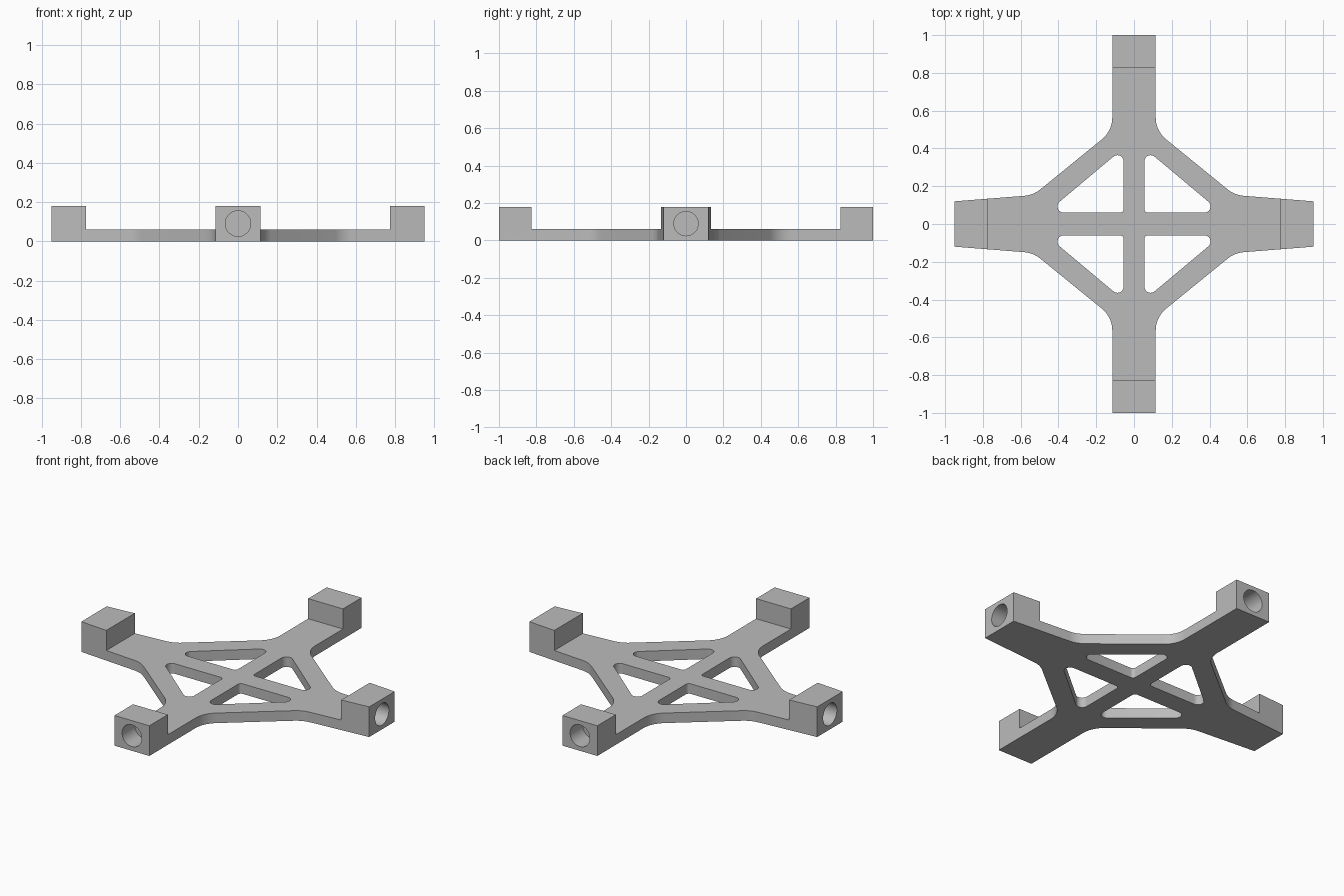
import bpy, bmesh, math
from mathutils import Vector, Matrix

if "Cube" in bpy.data.objects:
    bpy.data.objects.remove(bpy.data.objects["Cube"], do_unlink=True)

PLATE_H, BLOCK_H = 0.06, 0.18
BLOCK_X, BLOCK_Y = 0.775, 0.825      # inner faces of the end blocks
END_X, END_Y = 0.95, 1.0             # outer faces of the end blocks
POCKET_R, POCKET_DEPTH = 0.065, 0.12
QUADRANTS = [(1, 1), (-1, 1), (-1, -1), (1, -1)]

grey = bpy.data.materials.new("light_grey")
grey.use_nodes = True
grey.diffuse_color = (0.5, 0.5, 0.5, 1)
grey.node_tree.nodes["Principled BSDF"].inputs["Base Color"].default_value = (0.5, 0.5, 0.5, 1)


def rounded(corners, steps=10):
    """Closed outline from (x, y, radius) corners, each rounded with an arc."""
    out = []
    for i, (x, y, r) in enumerate(corners):
        p = Vector((x, y))
        if r == 0:
            out.append(p)
            continue
        a = (Vector(corners[i - 1][:2]) - p).normalized()
        b = (Vector(corners[(i + 1) % len(corners)][:2]) - p).normalized()
        half = a.angle(b) / 2
        centre = p + (a + b).normalized() * (r / math.sin(half))
        start = p + a * (r / math.tan(half)) - centre
        end = p + b * (r / math.tan(half)) - centre
        sweep = start.angle(end)
        for k in range(steps + 1):
            t = k / steps * sweep
            out.append(centre + (start * math.sin(sweep - t) + end * math.sin(t)) / math.sin(sweep))
    return out


def add_loop(bm, points):
    verts = [bm.verts.new((p.x, p.y, 0)) for p in points]
    return [bm.edges.new((v, verts[i - 1])) for i, v in enumerate(verts)]


def raise_faces(bm, faces, height):
    made = bmesh.ops.extrude_face_region(bm, geom=faces)["geom"]
    verts = [g for g in made if isinstance(g, bmesh.types.BMVert)]
    bmesh.ops.translate(bm, verts=verts, vec=(0, 0, height))


# Outline of the cross and the four windows, mirrored per quadrant
quarter = [(END_X, 0.12, 0), (0.533, 0.153, 0.15), (0.115, 0.493, 0.15), (0.115, END_Y, 0)]
window = [(0.055, 0.06, 0.02), (0.463, 0.06, 0.033), (0.055, 0.402, 0.033)]
outline = []
bm = bmesh.new()
edges = []
for sx, sy in QUADRANTS:
    outline += [(x * sx, y * sy, r) for x, y, r in quarter[::sx * sy]]
    edges += add_loop(bm, rounded([(x * sx, y * sy, r) for x, y, r in window]))
edges += add_loop(bm, rounded(outline))

# Flat plate
bmesh.ops.triangle_fill(bm, edges=edges, use_beauty=True, normal=(0, 0, 1))
raise_faces(bm, bm.faces[:], PLATE_H)
bmesh.ops.recalc_face_normals(bm, faces=bm.faces[:])

# End blocks raised from the arm tips
for axis, d in ((Vector((1, 0, 0)), BLOCK_X), (Vector((0, 1, 0)), BLOCK_Y)):
    for s in (1, -1):
        bmesh.ops.bisect_plane(bm, geom=bm.verts[:] + bm.edges[:] + bm.faces[:],
                               plane_co=axis * d * s, plane_no=axis)
tips = []
for f in bm.faces:
    c = f.calc_center_median()
    if c.z > PLATE_H - 0.001 and (abs(c.x) > BLOCK_X or abs(c.y) > BLOCK_Y):
        tips.append(f)
raise_faces(bm, tips, BLOCK_H - PLATE_H)
bmesh.ops.recalc_face_normals(bm, faces=bm.faces[:])
bmesh.ops.dissolve_limit(bm, angle_limit=0.01, verts=bm.verts[:], edges=bm.edges[:])

mesh = bpy.data.meshes.new("cross_bracket")
bm.to_mesh(mesh)
bm.free()
mesh.materials.append(grey)
bracket = bpy.data.objects.new("cross_bracket", mesh)
bpy.context.collection.objects.link(bracket)

# Round blind pockets in the outer end of each block
bm = bmesh.new()
for i in range(4):
    reach = END_X if i % 2 == 0 else END_Y
    place = (Matrix.Rotation(i * math.pi / 2, 4, 'Z')
             @ Matrix.Translation((reach, 0, BLOCK_H / 2))
             @ Matrix.Rotation(math.pi / 2, 4, 'Y'))
    bmesh.ops.create_cone(bm, cap_ends=True, segments=48, radius1=POCKET_R, radius2=POCKET_R,
                          depth=2 * POCKET_DEPTH, matrix=place)
cut_mesh = bpy.data.meshes.new("pocket_cutter")
bm.to_mesh(cut_mesh)
bm.free()
cut_mesh.materials.append(grey)
cutter = bpy.data.objects.new("pocket_cutter", cut_mesh)
cutter.hide_render = True
bpy.context.collection.objects.link(cutter)

mod = bracket.modifiers.new("pockets", 'BOOLEAN')
mod.operation = 'DIFFERENCE'
mod.solver = 'EXACT'
mod.object = cutter
bpy.ops.object.select_all(action='DESELECT')
bracket.select_set(True)
bpy.context.view_layer.objects.active = bracket
bpy.ops.object.modifier_apply(modifier=mod.name)
bpy.data.objects.remove(cutter, do_unlink=True)
bpy.ops.object.shade_smooth_by_angle(angle=math.radians(30))
